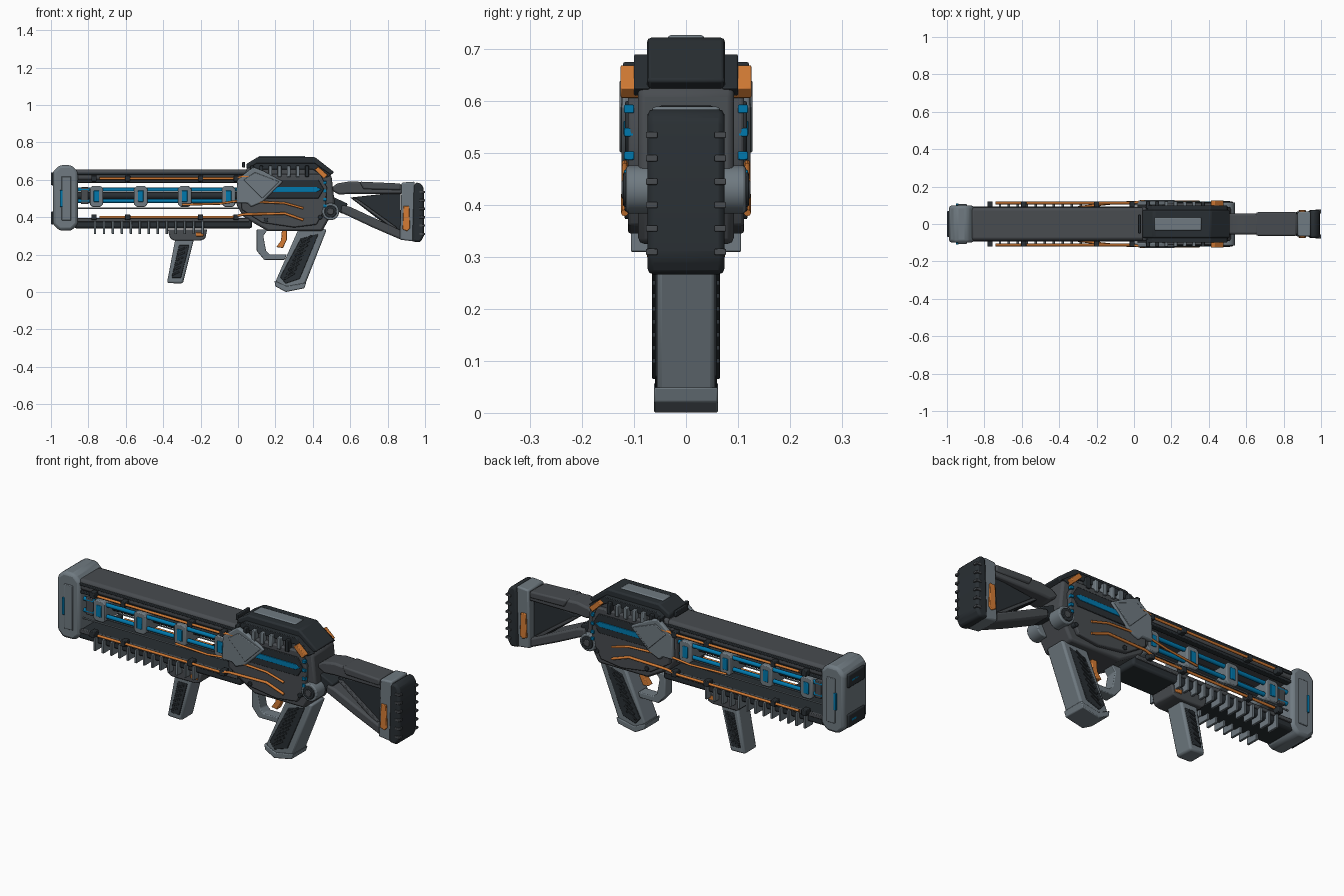
import bpy, bmesh, math
from mathutils import Vector


def material(name, r, g, b):
    m = bpy.data.materials.new(name)
    m.diffuse_color = (r, g, b, 1)
    return m


BODY = material("gunmetal", .065, .072, .08)
DARK = material("charcoal", .022, .028, .033)
GREY = material("steel", .16, .195, .22)
BLUE = material("blue", .0, .19, .42)
ORANGE = material("orange", .66, .2, .035)


def prism(name, pts, y0, y1, mat, bevel=.006, mirror=False):
    """Extrude an (x, z) profile from y0 to y1, optionally mirrored in y."""
    bm = bmesh.new()
    a = [bm.verts.new((x, y0, z)) for x, z in pts]
    b = [bm.verts.new((x, y1, z)) for x, z in pts]
    n = len(pts)
    bm.faces.new(a)
    bm.faces.new(b[::-1])
    for i in range(n):
        bm.faces.new((a[i], b[i], b[(i + 1) % n], a[(i + 1) % n]))
    bmesh.ops.recalc_face_normals(bm, faces=bm.faces)
    me = bpy.data.meshes.new(name)
    bm.to_mesh(me)
    bm.free()
    ob = bpy.data.objects.new(name, me)
    bpy.context.collection.objects.link(ob)
    me.materials.append(mat)
    if bevel:
        m = ob.modifiers.new("bevel", 'BEVEL')
        m.width, m.segments, m.limit_method = bevel, 2, 'ANGLE'
    if mirror:
        m = ob.modifiers.new("mirror", 'MIRROR')
        m.use_axis = (False, True, False)
    return ob


def full(name, pts, half, mat, bevel=.006):
    return prism(name, pts, -half, half, mat, bevel)


def side(name, pts, y0, y1, mat, bevel=.003):
    return prism(name, pts, y0, y1, mat, bevel, True)


def rect(x, z, w, h, deg=0):
    c, s = math.cos(math.radians(deg)), math.sin(math.radians(deg))
    return [(x + u * w / 2 * c - v * h / 2 * s, z + u * w / 2 * s + v * h / 2 * c)
            for u, v in ((-1, -1), (1, -1), (1, 1), (-1, 1))]


def octa(x0, x1, z0, z1, c):
    return [(x0 + c, z0), (x1 - c, z0), (x1, z0 + c), (x1, z1 - c),
            (x1 - c, z1), (x0 + c, z1), (x0, z1 - c), (x0, z0 + c)]


def circle(x, z, r, n=24):
    return [(x + r * math.cos(i * math.tau / n), z + r * math.sin(i * math.tau / n)) for i in range(n)]


def tube(name, pts, r, mat):
    """Round tube through 3D points."""
    cu = bpy.data.curves.new(name, 'CURVE')
    cu.dimensions, cu.bevel_depth, cu.bevel_resolution = '3D', r, 2
    cu.use_fill_caps = True
    sp = cu.splines.new('POLY')
    sp.points.add(len(pts) - 1)
    for p, q in zip(sp.points, pts):
        p.co = (*q, 1)
    cu.materials.append(mat)
    bpy.context.collection.objects.link(bpy.data.objects.new(name, cu))


# muzzle block, side panels and emitters
full("muzzle_block", octa(-.99, -.855, .328, .678, .035), .1, GREY, .016)
side("muzzle_panel", rect(-.918, .5, .05, .235), .095, .106, GREY)
side("muzzle_light", rect(-.945, .5, .014, .09), .1, .11, BLUE, .002)
for z in (.605, .395):
    full("muzzle_emitter", rect(-.985, z, .03, .07), .07, DARK)
    full("emitter_light", rect(-.988, z, .024, .014), .045, BLUE, .002)

# barrel rails
full("upper_rail", rect(-.4, .626, .95, .06), .088, BODY, .016)
side("upper_rail_strip", rect(-.4, .633, .92, .014), .08, .094, DARK)
side("upper_rail_lip", rect(-.4, .592, .92, .016), .06, .09, DARK)
full("lower_rail", rect(-.4, .366, .95, .052), .085, DARK, .012)
side("lower_rail_strip", rect(-.4, .385, .92, .02), .075, .092, BODY)

# energy core
tube("core_tube", [(-.87, 0, .515), (.05, 0, .515)], .02, DARK)
for s in (1, -1):
    for z in (.547, .487):
        tube("energy_rod", [(-.87, s * .06, z), (.05, s * .06, z)], .011, BLUE)
    tube("guide_rod", [(-.87, s * .07, .447), (.05, s * .07, .447)], .004, GREY)
for x in (-.757, -.52, -.285, -.05):
    full("core_clamp", octa(x - .036, x + .036, .455, .567, .014), .078, GREY, .005)
    side("clamp_light", rect(x, .512, .03, .06), .074, .083, BLUE)
side("core_end_cap", rect(-.82, .515, .04, .09), 0, .07, BODY)

# cables and their clips
for s in (1, -1):
    y = s * .112
    tube("upper_cable", [(-.74, y, .607), (-.02, y, .607), (.03, s * .118, .617), (.06, s * .118, .617)], .007, ORANGE)
    tube("middle_cable", [(-.3, s * .09, .467), (-.1, y, .472), (0, s * .118, .487),
                          (.25, s * .118, .475), (.35, s * .118, .447)], .006, ORANGE)
    tube("lower_cable", [(-.74, y, .4), (-.03, y, .4), (.03, s * .118, .415),
                         (.25, s * .118, .42), (.35, s * .118, .385)], .007, ORANGE)
for x in (-.77, -.59, -.2, -.01):
    for z in (.607, .4):
        side("cable_clip", rect(x, z, .028, .03), .08, .121, DARK)

# cooling fins under the barrel
for i in range(13):
    side("cooling_fin", rect(-.765 + i * .048, .345, .012, .07), .04, .106, GREY, .002)

# front grip
full("front_grip_mount", [(-.375, .335), (-.165, .335), (-.175, .285), (-.2, .275), (-.345, .275), (-.365, .29)], .07, BODY)
side("mount_tab", rect(-.205, .308, .04, .02), .065, .075, ORANGE)
full("front_grip", [(-.335, .285), (-.235, .285), (-.295, .045), (-.38, .048)], .05, GREY, .01)
side("front_grip_panel", [(-.315, .25), (-.26, .25), (-.305, .075), (-.355, .075)], .045, .055, DARK)
for i in range(6):
    side("front_grip_rib", rect(-.333 + i * .0075, .1 + i * .026, .04, .009, 25), .05, .06, DARK, .002)

# receiver body and side plates
full("receiver", [(0, .56), (.05, .665), (.43, .67), (.5, .62), (.52, .45), (.45, .325),
                  (.16, .325), (.03, .4), (-.01, .47)], .092, BODY, .012)
side("receiver_plate", [(.02, .58), (.1, .63), (.44, .63), (.475, .56), (.47, .45), (.42, .36),
                        (.3, .345), (.13, .37), (.02, .44)], .085, .112, BODY, .006)
side("dark_insert", [(.15, .6), (.43, .6), (.46, .55), (.43, .5), (.14, .5)], .105, .117, DARK)
side("blue_slot", [(.15, .562), (.42, .562), (.445, .548), (.42, .534), (.15, .534)], .11, .12, BLUE, .002)
side("grey_bracket", [(-.005, .6), (.08, .668), (.13, .65), (.24, .59), (.13, .48), (.07, .455),
                      (.05, .475), (-.01, .475)], .1, .124, GREY, .007)
side("bracket_ridge", [(.03, .6), (.09, .64), (.22, .59), (.13, .5)], .12, .128, GREY)
for z in (.585, .54, .495, .46):
    side("status_light", rect(.465, z, .018, .016), .1, .119, BLUE, .002)
side("plate_bolt", circle(.44, .4, .012, 12), .09, .118, DARK, .002)
side("lower_bolt", circle(.15, .385, .012, 12), .09, .118, DARK, .002)

# top cover with panel and ribs
full("top_cover", [(.045, .66), (.045, .685), (.107, .722), (.41, .722), (.515, .64), (.48, .615), (.1, .615)], .075, DARK, .008)
full("cover_panel", rect(.235, .715, .25, .024), .035, GREY)
side("cover_skirt", [(.06, .665), (.1, .69), (.41, .69), (.5, .625), (.47, .61), (.4, .655), (.1, .655)], .07, .1, DARK)
for i in range(7):
    side("cover_rib", rect(.075 + i * .049, .645, .02, .06), .08, .121, GREY if 1 < i < 6 else DARK)
side("rear_tab", [(.41, .655), (.43, .67), (.48, .625), (.46, .605)], .085, .126, ORANGE)
full("front_sight", rect(.03, .68, .015, .03), .05, DARK, .003)

# stock pivot
side("pivot_disc", circle(.495, .43, .046), .04, .115, GREY, .005)
side("pivot_cap", circle(.495, .43, .033), .11, .121, DARK)
side("pivot_center", circle(.495, .43, .018, 16), .115, .124, BODY)

# trigger and guard
full("trigger_guard", [(.1, .335), (.16, .335), (.135, .3), (.15, .22), (.17, .2), (.26, .2),
                       (.25, .172), (.14, .172), (.1, .22)], .03, GREY, .004)
full("trigger", [(.235, .335), (.262, .335), (.262, .28), (.24, .235), (.205, .24), (.23, .275)], .018, ORANGE, .004)

# rear grip
full("rear_grip", [(.325, .34), (.475, .335), (.355, .03), (.257, .01), (.2, .055)], .056, GREY, .01)
side("rear_grip_panel", [(.335, .285), (.43, .31), (.33, .07), (.255, .045), (.225, .08)], .05, .06, DARK)
for i in range(9):
    side("rear_grip_rib", rect(.275 + i * .0115, .085 + i * .025, .065, .01, 30), .055, .065, DARK, .002)
full("grip_base", [(.195, .06), (.2, .03), (.255, 0), (.355, .02), (.365, .05), (.26, .03)], .062, GREY, .004)

# stock frame
full("stock_upper_arm", [(.49, .55), (.53, .58), (.6, .592), (.88, .575), (.88, .525), (.6, .525), (.54, .52)], .056, BODY, .01)
full("stock_cheek", [(.65, .59), (.87, .58), (.87, .545), (.67, .55)], .063, BODY, .008)
full("stock_lower_arm", [(.555, .465), (.6, .455), (.88, .325), (.875, .278), (.72, .345), (.55, .425)], .056, BODY, .01)
full("stock_link", rect(.52, .47, .12, .06, -25), .045, DARK)
full("stock_web", [(.6, .505), (.87, .535), (.87, .31), (.82, .335)], .03, DARK, .004)
side("stock_brace", [(.61, .5), (.635, .5), (.85, .345), (.835, .335)], .025, .045, BODY)

# butt plate and pad
full("butt_plate", [(.875, .585), (.945, .59), (.94, .27), (.865, .28)], .066, GREY, .008)
side("butt_insert", [(.885, .46), (.915, .46), (.92, .34), (.905, .325), (.88, .335)], .06, .074, ORANGE)
full("butt_pad", [(.94, .57), (.955, .588), (.98, .578), (.993, .555), (.995, .3), (.975, .265), (.93, .27)], .074, DARK, .012)
for i in range(6):
    side("pad_notch", rect(.985, .31 + i * .045, .03, .012), .055, .077, BODY, .002)

# smooth only across shallow angles
for ob in bpy.context.collection.objects:
    if ob.type == 'MESH':
        ob.select_set(True)
        bpy.context.view_layer.objects.active = ob
bpy.ops.object.shade_smooth_by_angle(angle=math.radians(30))
